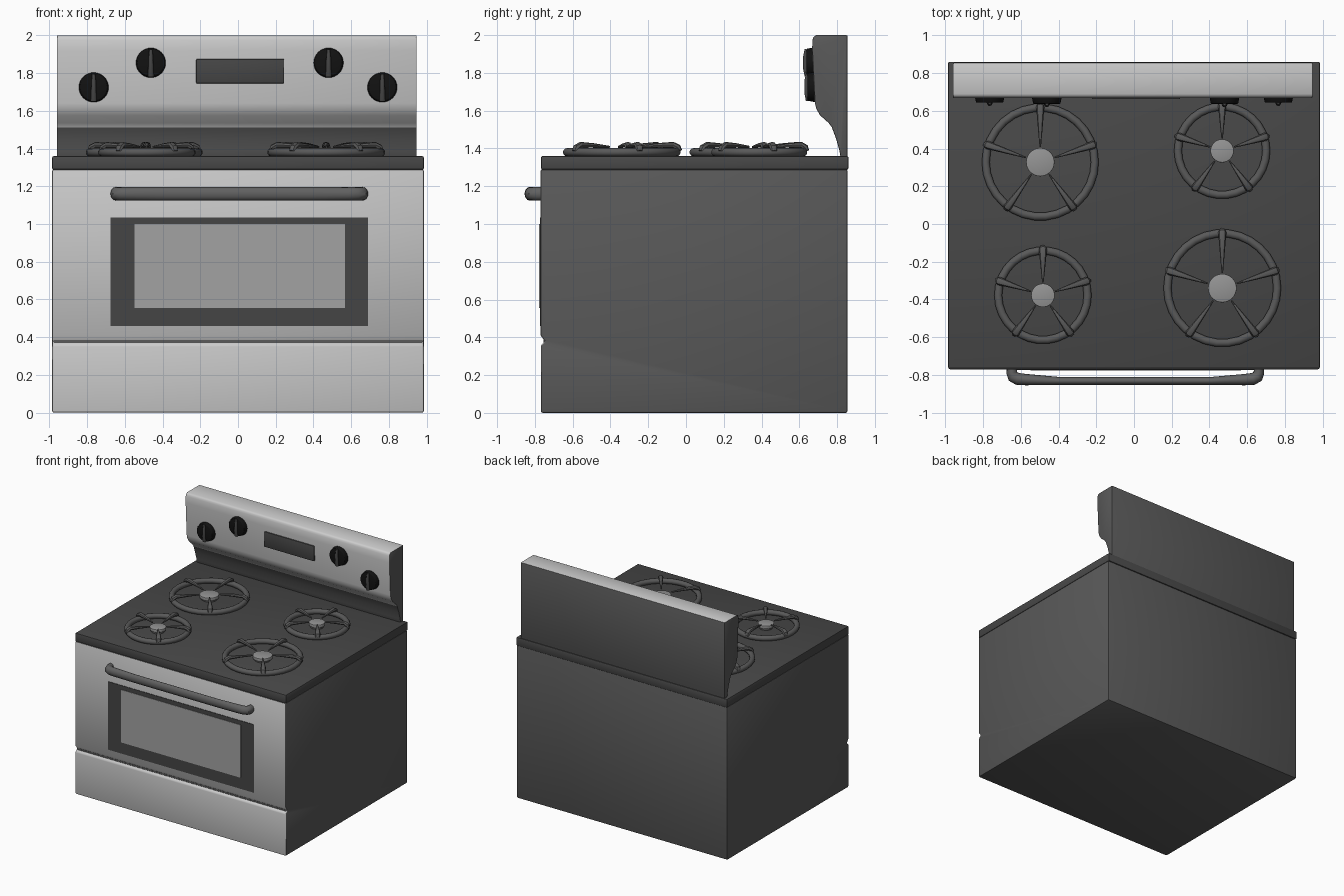
import bpy, bmesh
from math import sin, cos, pi, radians
from mathutils import Vector, Matrix

if "Cube" in bpy.data.objects:
    bpy.data.objects.remove(bpy.data.objects["Cube"])


def mat(name, v):
    m = bpy.data.materials.new(name)
    m.diffuse_color = (v, v, v, 1)
    m.use_nodes = True
    m.node_tree.nodes["Principled BSDF"].inputs["Base Color"].default_value = m.diffuse_color
    return m


STEEL, SIDE, TOP = mat("steel", 0.62), mat("side_enamel", 0.1), mat("cooktop_enamel", 0.065)
IRON, BLACK, GLASS = mat("grate_iron", 0.1), mat("knob_black", 0.006), mat("window_glass", 0.36)
FRAME, CAP, BAR = mat("window_frame", 0.06), mat("burner_cap", 0.3), mat("handle_grey", 0.12)


def finish(name, bm, mats, bevel=0, segs=2):
    bmesh.ops.recalc_face_normals(bm, faces=bm.faces[:])
    me = bpy.data.meshes.new(name)
    bm.to_mesh(me)
    bm.free()
    ob = bpy.data.objects.new(name, me)
    bpy.context.collection.objects.link(ob)
    for m in mats:
        me.materials.append(m)
    bpy.ops.object.select_all(action='DESELECT')
    ob.select_set(True)
    bpy.context.view_layer.objects.active = ob
    if bevel:
        b = ob.modifiers.new("bevel", 'BEVEL')
        b.width, b.segments, b.limit_method, b.angle_limit = bevel, segs, 'ANGLE', radians(40)
        bpy.ops.object.modifier_apply(modifier="bevel")
    bpy.ops.object.shade_smooth_by_angle(angle=radians(40))
    return ob


def box(name, x, y, z, m, bevel=0):
    bm = bmesh.new()
    size = Matrix.Diagonal((x[1] - x[0], y[1] - y[0], z[1] - z[0], 1))
    mid = Matrix.Translation(((x[0] + x[1]) / 2, (y[0] + y[1]) / 2, (z[0] + z[1]) / 2))
    bmesh.ops.create_cube(bm, size=1, matrix=mid @ size)
    return finish(name, bm, [m], bevel)


def prism(name, profile, x0, x1, mats, second, bevel):
    """Extrude a (y, z) profile along x; edges listed in second use mats[1]."""
    bm = bmesh.new()
    a = [bm.verts.new((x0, *p)) for p in profile]
    b = [bm.verts.new((x1, *p)) for p in profile]
    bm.faces.new(a)
    bm.faces.new(b)
    n = len(a)
    for i in range(n):
        j = (i + 1) % n
        f = bm.faces.new((a[i], a[j], b[j], b[i]))
        f.material_index = 1 if i in second else 0
    return finish(name, bm, mats, bevel)


def disc(name, centre, r1, r2, depth, m, axis='Z', bevel=0):
    bm = bmesh.new()
    rot = Matrix.Rotation(pi / 2, 4, 'X') if axis == 'Y' else Matrix.Identity(4)
    bmesh.ops.create_cone(bm, cap_ends=True, segments=32, radius1=r1, radius2=r2, depth=depth,
                          matrix=Matrix.Translation(centre) @ rot)
    return finish(name, bm, [m], bevel)


def sweep(bm, pts, radii, side, closed=False, sides=10):
    """Sweep an ellipse along a planar path; side is the normal of the path's plane."""
    pts, side, n = [Vector(p) for p in pts], Vector(side), len(pts)
    rings = []
    for i, p in enumerate(pts):
        if closed:
            t = pts[(i + 1) % n] - pts[i - 1]
        else:
            t = pts[min(i + 1, n - 1)] - pts[max(i - 1, 0)]
        nor = t.normalized().cross(side)
        ru, rv = radii[i]
        rings.append([bm.verts.new(p + side * ru * cos(2 * pi * k / sides) + nor * rv * sin(2 * pi * k / sides))
                      for k in range(sides)])
    for i in range(n if closed else n - 1):
        a, b = rings[i], rings[(i + 1) % n]
        for k in range(sides):
            bm.faces.new((a[k], a[k - 1], b[k - 1], b[k]))
    if not closed:
        bm.faces.new(rings[0])
        bm.faces.new(rings[-1])


# Oven body: steel front with the groove between door and drawer
body = [(-0.768, 0), (-0.768, 0.36), (-0.75, 0.373), (-0.75, 0.383), (-0.77, 0.41), (-0.77, 1.29),
        (0.855, 1.29), (0.855, 0)]
prism("oven_body", body, -0.985, 0.985, [SIDE, STEEL], {0, 1, 3, 4}, 0.012)
box("groove_shadow", (-0.975, 0.975), (-0.754, -0.74), (0.37, 0.386), SIDE)
box("cooktop", (-0.985, 0.985), (-0.767, 0.86), (1.288, 1.36), TOP, 0.008)

# Backguard with a curved cove at its foot
guard = [(0.855, 1.355), (0.855, 2.0), (0.69, 2.0), (0.676, 1.993), (0.669, 1.975), (0.668, 1.92),
         (0.682, 1.64), (0.69, 1.61), (0.71, 1.575), (0.755, 1.535), (0.772, 1.512), (0.795, 1.45),
         (0.812, 1.39), (0.818, 1.355)]
prism("backguard", guard, -0.96, 0.947, [SIDE, STEEL], set(range(1, 10)), 0.006)
box("clock_display", (-0.222, 0.245), (0.662, 0.69), (1.745, 1.875), FRAME, 0.006)

# Control knobs
for i, (x, z) in enumerate([(-0.765, 1.725), (-0.462, 1.855), (0.48, 1.855), (0.765, 1.725)]):
    y = 0.672 - (z - 1.855) * 0.05
    disc(f"knob_{i + 1}", (x, y - 0.015, z), 0.08, 0.072, 0.04, BLACK, 'Y', 0.004)
    bm = bmesh.new()
    sweep(bm, [(x, y - 0.036, z - 0.074), (x, y - 0.04, z - 0.03), (x, y - 0.04, z + 0.03), (x, y - 0.036, z + 0.07)],
          [(0.016, 0.008), (0.014, 0.013), (0.012, 0.013), (0.008, 0.008)], (1, 0, 0))
    finish(f"knob_grip_{i + 1}", bm, [FRAME])

# Oven window
box("window_frame", (-0.675, 0.69), (-0.774, -0.76), (0.46, 1.035), FRAME)
box("window_glass", (-0.548, 0.568), (-0.777, -0.76), (0.555, 1.0), GLASS)

# Door handle: flattened bar curving back into the door at both ends
half = [(0.655, -0.76), (0.655, -0.79), (0.648, -0.808), (0.625, -0.821), (0.58, -0.825), (0.4, -0.832)]
rad = [(0.035, 0.026), (0.035, 0.028), (0.035, 0.032), (0.035, 0.032), (0.035, 0.03), (0.035, 0.021)]
path = [(0.007 - x, y, 1.16) for x, y in half] + [(0.007 + x, y, 1.16) for x, y in reversed(half)]
bm = bmesh.new()
sweep(bm, path, rad + rad[::-1], (0, 0, 1), sides=16)
finish("door_handle", bm, [BAR])

# Burners: ring grate with five tapering fingers around a cap
burners = {"rear_left": (-0.497, 0.328, 0.31), "rear_right": (0.467, 0.388, 0.255),
           "front_left": (-0.483, -0.378, 0.258), "front_right": (0.468, -0.34, 0.312)}
for name, (cx, cy, R) in burners.items():
    bm = bmesh.new()
    rr, tube = R - 0.021, 0.022
    n = 30
    ring = [(cx + rr * cos(2 * pi * k / n), cy + rr * sin(2 * pi * k / n), 1.38) for k in range(n)]
    sweep(bm, ring, [(tube, tube)] * n, (0, 0, 1), closed=True)
    for k in range(5):
        a = pi / 2 + 2 * pi * k / 5
        d = Vector((cos(a), sin(a), 0))
        pts = [Vector((cx, cy, z)) + d * R * f
               for f, z in ((0.985, 1.385), (0.95, 1.405), (0.87, 1.419), (0.6, 1.416), (0.26, 1.408))]
        sweep(bm, pts, [(0.016, 0.014), (0.022, 0.018), (0.02, 0.016), (0.013, 0.012), (0.004, 0.006)],
              (-sin(a), cos(a), 0), sides=8)
    finish(f"{name}_grate", bm, [IRON])
    disc(f"{name}_burner_base", (cx, cy, 1.367), R * 0.2, R * 0.2, 0.02, IRON)
    disc(f"{name}_burner_cap", (cx, cy, 1.388), R * 0.243, R * 0.243, 0.026, CAP, bevel=0.003)
